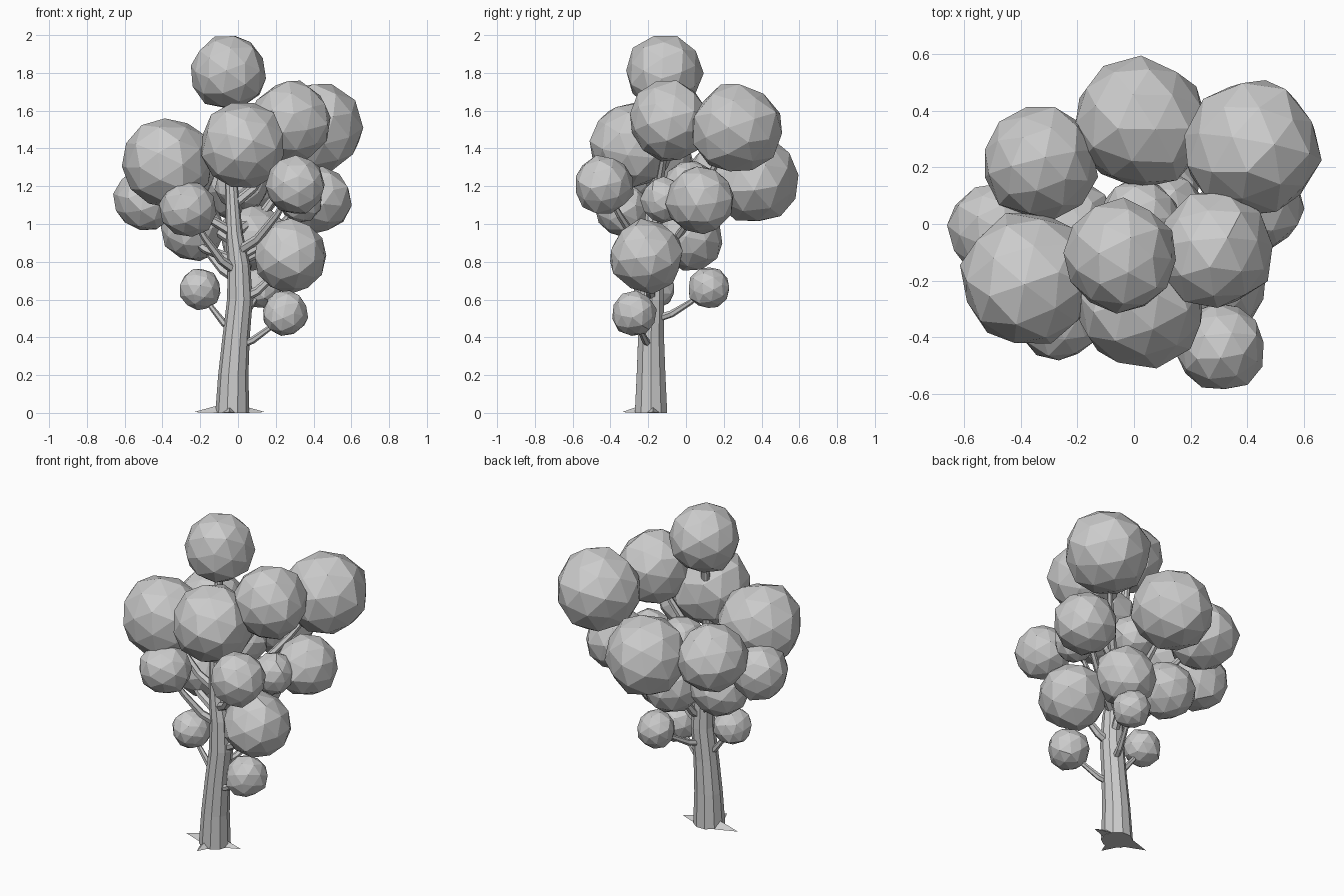
import bpy, bmesh, math, random
from mathutils import Vector, Euler

if "Cube" in bpy.data.objects:
    bpy.data.objects.remove(bpy.data.objects["Cube"])

random.seed(7)


def finish(bm, name):
    bmesh.ops.recalc_face_normals(bm, faces=bm.faces[:])
    me = bpy.data.meshes.new(name)
    bm.to_mesh(me)
    bm.free()
    ob = bpy.data.objects.new(name, me)
    bpy.context.collection.objects.link(ob)
    return ob


def tube(name, points, radii, sides):
    """Tapered faceted tube through points, capped at both ends."""
    bm = bmesh.new()
    pts = [Vector(p) for p in points]
    rings = []
    for i, (p, r) in enumerate(zip(pts, radii)):
        d = (pts[min(i + 1, len(pts) - 1)] - pts[max(i - 1, 0)]).normalized()
        if i == 0 and p.z == 0:
            d = Vector((0, 0, 1))
        u = d.cross(Vector((0, 1, 0.01))).normalized()
        v = d.cross(u)
        rings.append([bm.verts.new(p + r * (math.cos(a) * u + math.sin(a) * v))
                      for a in (math.tau * k / sides for k in range(sides))])
    for a, b in zip(rings, rings[1:]):
        for k in range(sides):
            n = (k + 1) % sides
            bm.faces.new((a[k], a[n], b[n], b[k]))
    bm.faces.new(rings[0])
    bm.faces.new(rings[-1])
    return finish(bm, name)


def leaf_clump(name, x, y, z, r):
    """Low-poly irregular ball of leaves."""
    bm = bmesh.new()
    bmesh.ops.create_icosphere(bm, subdivisions=2, radius=r)
    rot = Euler([random.uniform(0, 6) for _ in range(3)]).to_matrix()
    for v in bm.verts:
        v.co = rot @ v.co * random.uniform(0.96, 1.05) + Vector((x, y, z))
        v.co.z = min(v.co.z, 2.0)
    return finish(bm, name)


# Trunk, gently bent
trunk = [(-0.03, -0.185, 0), (-0.025, -0.185, 0.2), (-0.01, -0.185, 0.4),
         (0.01, -0.18, 0.6), (0.005, -0.18, 0.78), (-0.02, -0.18, 0.95),
         (-0.035, -0.17, 1.2), (-0.04, -0.14, 1.45), (-0.05, -0.11, 1.75)]
tube("trunk", trunk, [0.09, 0.08, 0.072, 0.068, 0.06, 0.045, 0.034, 0.028, 0.02], 10)

# Root spikes on the ground
for i, ang in enumerate((0, 180, 270)):
    a = math.radians(ang)
    d, s = Vector((math.cos(a), math.sin(a), 0)), Vector((-math.sin(a), math.cos(a), 0))
    c = Vector((-0.045, -0.175, 0))
    bm = bmesh.new()
    base = [bm.verts.new(c + d * 0.06 + s * 0.045), bm.verts.new(c + d * 0.06 - s * 0.045),
            bm.verts.new(c + d * 0.06 + Vector((0, 0, 0.04)))]
    tip = bm.verts.new(c + d * (0.19 if i < 2 else 0.165) + Vector((0, 0, 0.004)))
    bm.faces.new(base)
    for k in range(3):
        bm.faces.new((base[k], base[(k + 1) % 3], tip))
    finish(bm, f"root_{i + 1}")

# Leaf clumps: centre, radius, height where the branch leaves the trunk
clumps = [
    (-0.05, -0.115, 1.805, 0.203, None),
    (0.025, -0.285, 1.42, 0.228, 1.2),
    (-0.37, -0.2, 1.32, 0.242, 0.95),
    (0.285, -0.09, 1.545, 0.212, 1.1),
    (0.42, 0.27, 1.505, 0.24, 0.95),
    (0.02, 0.36, 1.235, 0.235, 0.85),
    (-0.33, 0.215, 1.26, 0.2, 0.9),
    (-0.49, -0.02, 1.13, 0.17, 0.8),
    (-0.265, -0.335, 1.08, 0.15, 0.74),
    (-0.24, 0.0, 0.97, 0.17, 0.7),
    (0.08, 0.02, 0.93, 0.178, 0.65),
    (0.275, -0.21, 0.83, 0.195, 0.6),
    (0.42, 0.075, 1.13, 0.18, 0.8),
    (0.305, -0.435, 1.205, 0.158, 0.85),
    (0.33, -0.12, 1.13, 0.12, 0.82),
    (0.02, 0.02, 1.2, 0.14, 0.95),
    (-0.2, -0.17, 0.655, 0.11, 0.43),
    (0.25, -0.275, 0.525, 0.12, 0.35),
    (0.12, 0.12, 0.66, 0.11, 0.49),
]
for i, (x, y, z, r, start) in enumerate(clumps):
    leaf_clump(f"leaf_clump_{i + 1}", x, y, z, r)
    if start is None:
        continue
    # Branch from the trunk axis curving up into the clump
    k = max(j for j, p in enumerate(trunk) if p[2] <= start)
    a, b = Vector(trunk[k]), Vector(trunk[k + 1])
    p0 = a.lerp(b, (start - a.z) / (b.z - a.z))
    p3 = Vector((x, y, z))
    p1 = p0.lerp(p3, 0.35) - Vector((0, 0, 0.15 * (z - start)))
    p2 = p0.lerp(p3, 0.68) - Vector((0, 0, 0.12 * (z - start)))
    w = 0.028 if r > 0.14 else 0.022
    tube(f"branch_{i + 1}", [p0, p1, p2, p3], [w, w * 0.85, w * 0.65, w * 0.4], 6)
